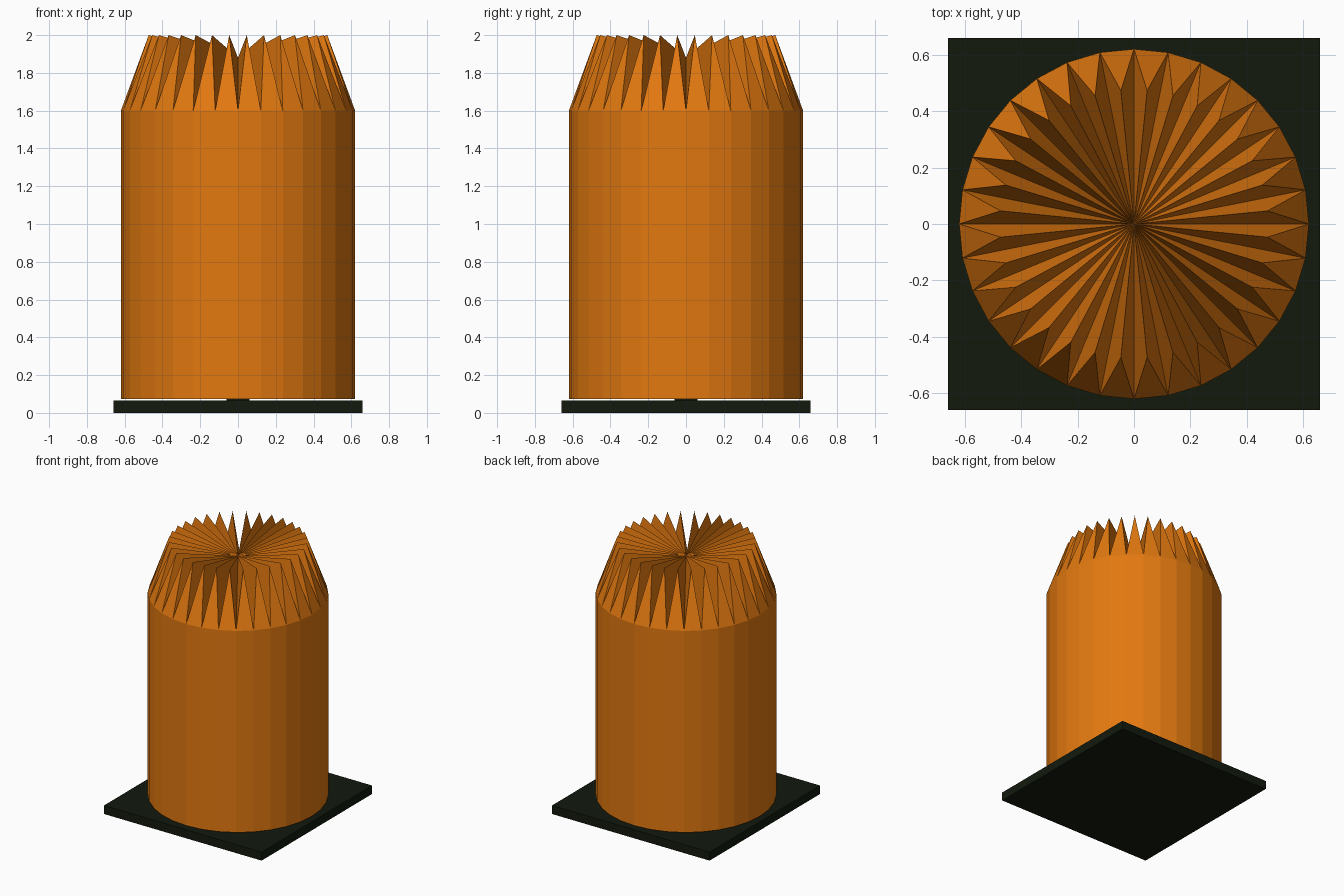
import bpy, bmesh
from math import cos, sin, pi

if "Cube" in bpy.data.objects:
    bpy.data.objects.remove(bpy.data.objects["Cube"])

SIDES = 32


def material(name, color):
    m = bpy.data.materials.new(name)
    m.diffuse_color = (*color, 1)
    m.use_nodes = True
    m.node_tree.nodes["Principled BSDF"].inputs["Base Color"].default_value = m.diffuse_color
    return m


def finish(name, bm, mat):
    bmesh.ops.recalc_face_normals(bm, faces=bm.faces)
    me = bpy.data.meshes.new(name)
    bm.to_mesh(me)
    bm.free()
    me.materials.append(mat)
    ob = bpy.data.objects.new(name, me)
    bpy.context.collection.objects.link(ob)
    return ob


def block(name, half, z0, z1, mat):
    bm = bmesh.new()
    bmesh.ops.create_cube(bm, size=1)
    for v in bm.verts:
        v.co = (v.co.x * 2 * half, v.co.y * 2 * half, z0 + (v.co.z + 0.5) * (z1 - z0))
    return finish(name, bm, mat)


def ring(bm, radius, z, shift=0.0):
    return [bm.verts.new((radius * cos(2 * pi * (i + shift) / SIDES),
                          radius * sin(2 * pi * (i + shift) / SIDES), z))
            for i in range(SIDES)]


orange = material("orange", (0.76, 0.19, 0.005))
dark = material("dark_green", (0.006, 0.01, 0.004))

# Square base plate and the small peg carrying the body
block("base_plate", 0.66, 0.0, 0.065, dark)
block("peg", 0.06, 0.06, 0.075, dark)

# Faceted cylinder crowned by a ring of points that fold inward to the centre
bm = bmesh.new()
bottom = ring(bm, 0.62, 0.073)
rim = ring(bm, 0.62, 1.6)
tips = ring(bm, 0.475, 2.0, 0.5)
centre = bm.verts.new((0, 0, 1.88))
bm.faces.new(bottom[::-1])
for i in range(SIDES):
    j = (i + 1) % SIDES
    bm.faces.new((bottom[i], bottom[j], rim[j], rim[i]))
    bm.faces.new((rim[i], rim[j], tips[i]))
    bm.faces.new((rim[i], tips[i], centre))
    bm.faces.new((tips[i], rim[j], centre))
finish("pleated_body", bm, orange)
